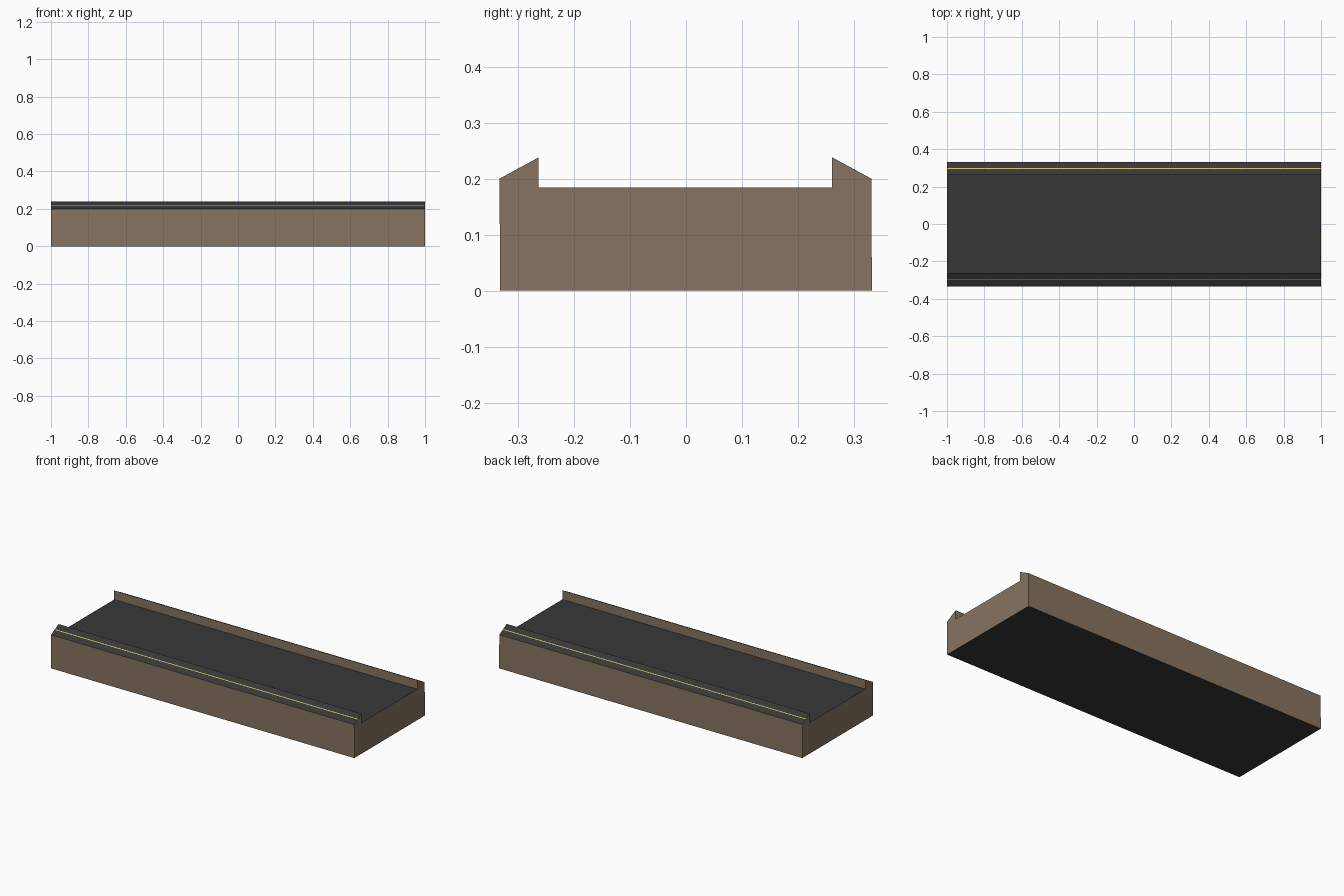
import bpy
import bmesh

if "Cube" in bpy.data.objects:
    bpy.data.objects.remove(bpy.data.objects["Cube"])

HALF_LENGTH = 1.0


def material(name, rgb):
    m = bpy.data.materials.new(name)
    m.diffuse_color = (*rgb, 1.0)
    m.use_nodes = True
    m.node_tree.nodes["Principled BSDF"].inputs["Base Color"].default_value = m.diffuse_color
    return m


brown = material("brown concrete", (0.245, 0.174, 0.121))
dark = material("dark asphalt", (0.039, 0.039, 0.039))
yellow = material("yellow line", (0.60, 0.55, 0.12))


def on_slope(low, high, t):
    return tuple(a + (b - a) * t for a, b in zip(low, high))


# Curb slopes, from outer low edge to inner high edge, as (y, z)
right_low, right_high = (0.331, 0.2), (0.261, 0.238)
left_low, left_high = (-0.333, 0.2), (-0.263, 0.238)
T0, T1 = 0.465, 0.525  # thin painted line across each slope

# Closed cross-section with the material of the edge after each point
section = [
    ((-0.332, 0.0), 1),                            # underside
    ((0.332, 0.0), 0),                             # back side
    (right_low, 1),
    (on_slope(right_low, right_high, T0), 2),      # back painted line
    (on_slope(right_low, right_high, T1), 1),
    (right_high, 0),                               # inner curb wall
    ((0.261, 0.184), 1),                           # road surface
    ((-0.263, 0.184), 0),                          # inner curb wall
    (left_high, 1),
    (on_slope(left_low, left_high, T1), 2),        # front painted line
    (on_slope(left_low, left_high, T0), 1),
    (left_low, 0),                                 # front side
]

# Sweep the section along x
bm = bmesh.new()
rings = [[bm.verts.new((x, y, z)) for (y, z), _ in section]
         for x in (-HALF_LENGTH, HALF_LENGTH)]
n = len(section)
for i, (_, mat) in enumerate(section):
    j = (i + 1) % n
    f = bm.faces.new((rings[0][i], rings[0][j], rings[1][j], rings[1][i]))
    f.material_index = mat

# Brown end caps
bm.faces.new(rings[0][::-1])
bm.faces.new(rings[1])
bmesh.ops.recalc_face_normals(bm, faces=bm.faces)

mesh = bpy.data.meshes.new("road_segment")
bm.to_mesh(mesh)
bm.free()
for m in (brown, dark, yellow):
    mesh.materials.append(m)
road = bpy.data.objects.new("road_segment", mesh)
bpy.context.collection.objects.link(road)
